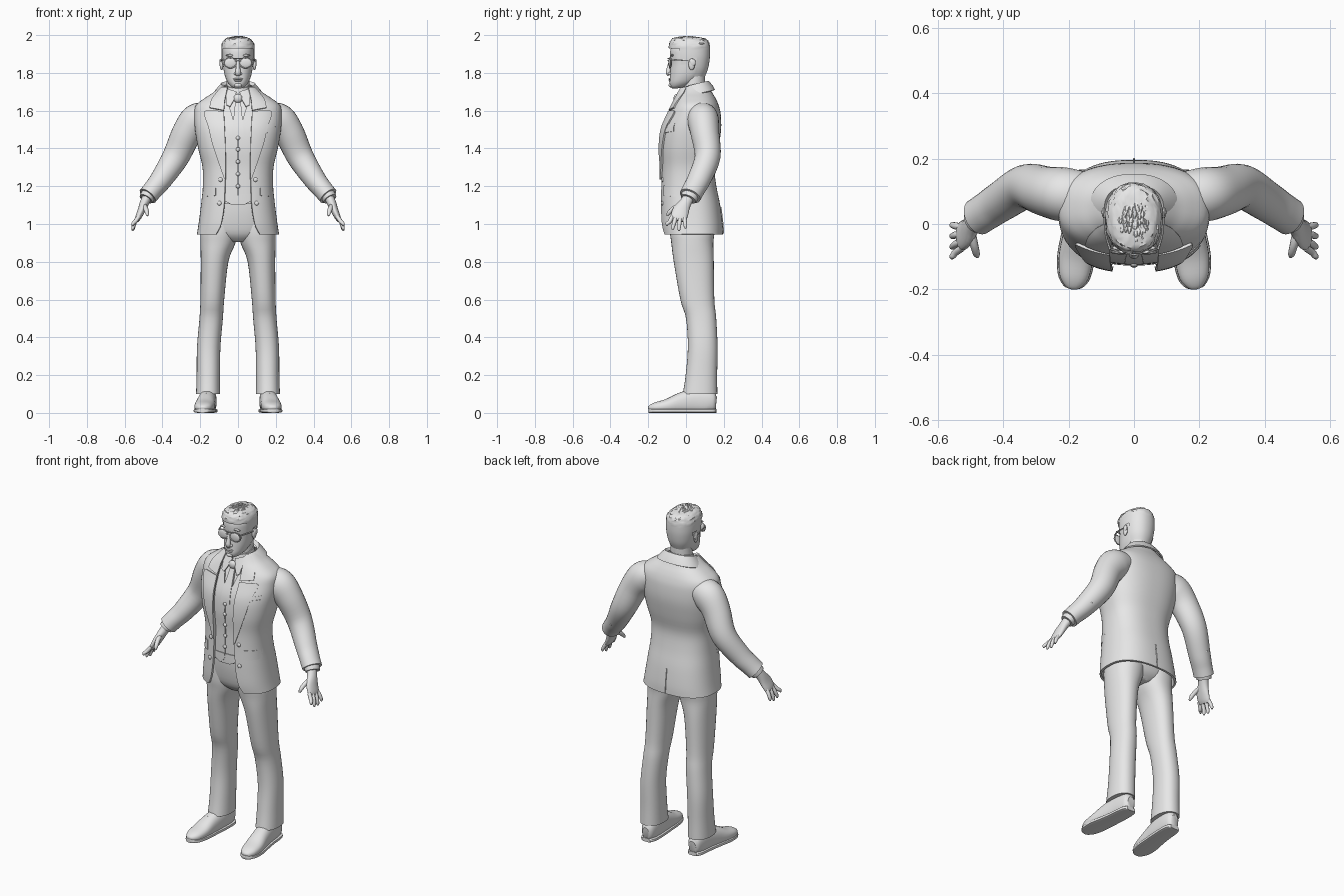
import bpy, bmesh, math, random
from mathutils import Vector, Matrix

random.seed(4)
grey = bpy.data.materials.new("plain_grey")
grey.diffuse_color = (0.8, 0.8, 0.8, 1)
P = 0.8  # squareness of body cross-sections


def finish(name, bm, mirror=False, thick=0, angle=40):
    bmesh.ops.recalc_face_normals(bm, faces=bm.faces)
    me = bpy.data.meshes.new(name)
    bm.to_mesh(me)
    bm.free()
    ob = bpy.data.objects.new(name, me)
    bpy.context.collection.objects.link(ob)
    me.materials.append(grey)
    if thick:
        m = ob.modifiers.new("thickness", 'SOLIDIFY')
        m.thickness, m.offset = thick, 0
    if mirror:
        ob.modifiers.new("mirror", 'MIRROR').use_mirror_merge = False
    bpy.ops.object.select_all(action='DESELECT')
    ob.select_set(True)
    bpy.context.view_layer.objects.active = ob
    bpy.ops.object.convert(target='MESH')
    bpy.ops.object.shade_smooth_by_angle(angle=math.radians(angle))
    return ob


def smooth(rows, n=4):
    """Catmull-Rom through rows of numbers."""
    out = []
    for i in range(len(rows) - 1):
        a, b, c, d = (rows[max(0, min(len(rows) - 1, i + k))] for k in (-1, 0, 1, 2))
        for j in range(n):
            t = j / n
            out.append([0.5 * (2*q + (r-p)*t + (2*p-5*q+4*r-s)*t*t + (3*q-p-3*r+s)*t**3)
                        for p, q, r, s in zip(a, b, c, d)])
    return out + [list(rows[-1])]


def power(v, p):
    return math.copysign(abs(v) ** p, v)


def skin(bm, rings, closed=True):
    vs = [[bm.verts.new(p) for p in r] for r in rings]
    n = len(vs[0])
    for a, b in zip(vs, vs[1:]):
        for i in range(n if closed else n - 1):
            j = (i + 1) % n
            bm.faces.new((a[i], a[j], b[j], b[i]))
    if closed:
        bm.faces.new(vs[0])
        bm.faces.new(vs[-1][::-1])
    return bm


def loft(rows, seg=40, p=P, tilt=0):
    """Rows: z, centre x, half width, front y, back y, half width of front opening."""
    rings, opened = [], rows[0][5] > 0
    for z, xc, rx, yf, yb, w in rows:
        t0 = math.asin(min(1, (max(w, 0) / rx)) ** (1 / p)) if opened else 0
        span = 2 * math.pi - 2 * t0
        yc, ry, ring = (yf + yb) / 2, (yb - yf) / 2, []
        for i in range(seg):
            t = t0 + span * i / (seg - 1 if opened else seg)
            y = yc - ry * power(math.cos(t), p)
            ring.append((xc + rx * power(math.sin(t), p), y, z + tilt * (y - yc)))
        rings.append(ring)
    return skin(bmesh.new(), rings, not opened)


def tube(bm, path, seg=14, ref=(0, 1, 0), n=3, p=1):
    """Path rows: x, y, z, radius across, radius along ref."""
    path = smooth(path, n)
    pts, rings = [Vector(r[:3]) for r in path], []
    for i, r in enumerate(path):
        t = (pts[min(i + 1, len(pts) - 1)] - pts[max(i - 1, 0)]).normalized()
        u = Vector(ref).cross(t).normalized()
        v = t.cross(u)
        rings.append([pts[i] + u * r[3] * power(math.cos(a), p) + v * r[4] * power(math.sin(a), p)
                      for a in (2 * math.pi * k / seg for k in range(seg))])
    return skin(bm, rings)


def blob(bm, c, s, seg=16):
    bmesh.ops.create_uvsphere(bm, u_segments=seg, v_segments=seg // 2 + 2, radius=1,
                              matrix=Matrix.Translation(c) @ Matrix.Diagonal((*s, 1)))
    return bm


# Jacket body, open at the front
J = smooth([(.945, 0, .212, -.122, .19, .115), (1.0, 0, .203, -.13, .188, .088), (1.1, 0, .19, -.132, .175, .072),
            (1.2, 0, .18, -.13, .155, .068), (1.3, 0, .182, -.128, .145, .066), (1.4, 0, .205, -.133, .165, .07),
            (1.5, 0, .222, -.123, .18, .075), (1.58, 0, .226, -.09, .178, .078), (1.625, 0, .218, -.068, .168, .077),
            (1.66, 0, .175, -.052, .153, .074), (1.69, 0, .13, -.037, .135, .065), (1.725, 0, .09, -.02, .115, .055)])
finish("jacket_body", loft(J, 56), thick=.012)


def row_at(z):
    for a, b in zip(J, J[1:]):
        if z <= b[0]:
            f = max(0, (z - a[0]) / (b[0] - a[0]))
            return [p + (q - p) * f for p, q in zip(a, b)]
    return J[-1]


def front(x, z):
    _, _, rx, yf, yb, _ = row_at(z)
    c = math.sqrt(max(0, 1 - min(1, abs(x) / rx) ** (2 / P)))
    return (yf + yb) / 2 - (yb - yf) / 2 * c ** P


def patch(name, rows, off=.01, thick=.008, mirror=False, n=8):
    """Thin panel lying on the chest; rows: z left, z right, x left, x right."""
    rings = []
    for za, zb, xa, xb in smooth(rows, 5) if len(rows) > 2 else smooth(rows, 2):
        pts = [(xa + (xb - xa) * i / n, za + (zb - za) * i / n) for i in range(n + 1)]
        rings.append([(x, front(x, z) - off, z) for x, z in pts])
    finish(name, skin(bmesh.new(), rings, False), mirror, thick)


def inner(z, d, w):
    r = row_at(z)
    return (z, 0, r[2] - d, r[3] + d, r[4] - d, w)


# Shirt and waistcoat
steps = [1.12 + .02 * i for i in range(29)]
finish("shirt", loft([inner(z, .024, 0) for z in steps]))
finish("waistcoat", loft([inner(z, .012, max(.002, (z - 1.47) * .3)) for z in steps]), thick=.006)
patch("waistcoat_points", [(1.16, 1.16, .002, .085), (1.13, 1.14, .002, .085), (1.10, 1.13, .03, .085)], -.008, .006, True)
bm = bmesh.new()
for z in (1.2, 1.265, 1.33, 1.395, 1.455):
    blob(bm, (0, front(0, z) + .006, z), (.011, .007, .011))
finish("waistcoat_buttons", bm)

# Lapels, collar, pockets
patch("lapel", [(1.235, 1.24, .064, .072), (1.4, 1.41, .066, .13), (1.5, 1.51, .07, .155), (1.56, 1.59, .073, .178),
                (1.595, 1.6, .074, .14)], .011, .01, True)
patch("collar_front", [(1.60, 1.615, .074, .15), (1.65, 1.655, .07, .14), (1.69, 1.69, .062, .115), (1.72, 1.72, .055, .088)], .011, .01, True)
finish("jacket_collar", loft([(1.685, 0, .132, -.04, .15, .07), (1.71, 0, .112, -.03, .138, .06),
                              (1.738, 0, .09, -.015, .12, .055), (1.725, 0, .08, -.005, .107, .05)], 40, .9, .25), thick=.008)
patch("pocket_flap", [(1.205, 1.2, .118, .178), (1.15, 1.145, .116, .181)], .006, .01, True)
patch("chest_pocket", [(1.505, 1.515, .135, .2), (1.48, 1.49, .135, .2)], .008, .01)
patch("pocket_square", [(1.525, 1.535, .142, .2), (1.505, 1.515, .14, .198)], .006, .008)
bm = bmesh.new()
for z, x in ((1.235, .092), (1.11, .098)):
    blob(bm, (x, front(x, z) - .006, z), (.012, .007, .012))
finish("jacket_buttons", bm, True)
bm = bmesh.new()
tube(bm, [(0, .184, 1.09, .003, .004), (0, .195, 1.0, .003, .004), (0, .198, .95, .003, .004)], 6)
finish("back_vent_edge", bm)

# Shirt collar and tie
finish("shirt_collar", loft([(1.665, 0, .085, -.045, .11, 0), (1.70, 0, .072, -.035, .108, 0), (1.735, 0, .064, -.025, .104, 0)], 32, 1, .25))
patch("shirt_collar_point", [(1.70, 1.715, .008, .058), (1.665, 1.69, .018, .064), (1.62, 1.63, .042, .06)], .004, .007, True)
patch("tie", [(1.66, 1.66, -.013, .013), (1.6, 1.6, -.019, .019), (1.53, 1.53, -.026, .026), (1.46, 1.46, -.03, .03)], -.013, .014)
finish("tie_knot", blob(bmesh.new(), (0, -.05, 1.665), (.024, .016, .024)))

# Sleeves, cuffs and hands
finish("sleeve", tube(bmesh.new(), [(.15, .083, 1.575, .068, .075), (.213, .09, 1.55, .09, .083), (.27, .1, 1.482, .08, .076),
       (.33, .114, 1.355, .071, .068), (.405, .07, 1.238, .059, .062), (.45, .04, 1.182, .053, .059),
       (.478, .022, 1.148, .052, .058)], 28, n=5), True)
finish("shirt_cuff", tube(bmesh.new(), [(.465, .03, 1.163, .04, .046), (.478, .02, 1.147, .04, .046), (.488, .012, 1.132, .037, .043)], 20), True)
bm = bmesh.new()
for i in range(3):
    blob(bm, (.41 + .022 * i, .125 - .018 * i, 1.225 - .026 * i), (.008, .008, .008), 10)
finish("sleeve_buttons", bm, True)
bm = bmesh.new()
tube(bm, [(.478, .018, 1.148, .026, .03), (.496, -.004, 1.11, .024, .032), (.512, -.027, 1.07, .02, .044),
          (.528, -.038, 1.035, .016, .044), (.535, -.042, 1.018, .01, .038)], 18)
for y0, y1, z1 in ((-.073, -.1, .99), (-.052, -.07, .968), (-.03, -.037, .963), (-.009, -.003, .975)):
    tube(bm, [(.525, y0, 1.04, .011, .011), (.545, (y0 + y1) / 2, 1.012, .011, .011),
              (.556, y1, z1 + .012, .009, .009), (.557, y1, z1, .004, .004)], 10)
tube(bm, [(.502, -.015, 1.1, .015, .016), (.49, -.06, 1.085, .013, .013), (.482, -.09, 1.06, .011, .011), (.479, -.1, 1.043, .005, .005)], 10)
finish("hand", bm, True, angle=60)

# Trousers and belt
finish("trouser_leg", loft(smooth([(.1, .158, .064, -.017, .166, 0), (.2, .157, .062, -.002, .165, 0), (.35, .155, .062, .01, .167, 0),
       (.5, .142, .062, .0, .16, 0), (.6, .136, .063, -.03, .15, 0), (.8, .124, .073, -.065, .147, 0), (.9, .106, .093, -.078, .145, 0),
       (.96, .1, .097, -.085, .15, 0), (1.06, .09, .088, -.085, .14, 0)]), 32, .9), True)
finish("trouser_top", loft(smooth([(.905, 0, .05, -.04, .1, 0), (.95, 0, .16, -.08, .14, 0), (1.05, 0, .172, -.1, .15, 0), (1.15, 0, .165, -.105, .13, 0)])))
finish("belt", loft([(1.105, 0, .17, -.115, .135, 0), (1.14, 0, .17, -.115, .135, 0)]))
bm = bmesh.new()
bmesh.ops.create_cube(bm, size=1, matrix=Matrix.Translation((0, -.117, 1.122)) @ Matrix.Diagonal((.055, .014, .042, 1)))
finish("belt_buckle", bm)

# Shoes
Z = (0, 0, 1)
shoe = [(.155, .16, .05, .022, .035), (.155, .145, .052, .036, .05), (.156, .11, .06, .043, .065), (.16, .04, .06, .046, .066),
        (.168, -.03, .05, .049, .056), (.177, -.1, .036, .053, .038), (.183, -.16, .028, .045, .028), (.187, -.19, .023, .026, .018), (.188, -.198, .021, .01, .008)]
bm = tube(bmesh.new(), shoe, 24, Z, 4, .85)
for v in bm.verts:
    v.co.z = max(v.co.z, .008)
finish("shoe", bm, True)
finish("shoe_sole", tube(bmesh.new(), [(x, y, .011, r + .005, .011) for x, y, z, r, h in shoe], 16, Z, 4, .5), True)
bm = bmesh.new()
for y, z in ((-.015, .105), (-.04, .098), (-.065, .084)):
    tube(bm, [(.145, y, z - .01, .004, .004), (.169, y, z + .003, .005, .005), (.193, y, z - .01, .004, .004)], 8)
finish("shoe_laces", bm, True)

# Head and neck
finish("neck", loft([(1.62, 0, .066, -.02, .105, 0), (1.70, 0, .06, -.018, .1, 0), (1.82, 0, .06, -.01, .1, 0)], 28, 1))
finish("head", loft(smooth([(1.718, 0, .016, -.072, -.045, 0), (1.728, 0, .036, -.082, .0, 0), (1.75, 0, .055, -.087, .05, 0),
       (1.78, 0, .068, -.085, .085, 0), (1.81, 0, .075, -.083, .105, 0), (1.85, 0, .08, -.08, .118, 0), (1.89, 0, .081, -.084, .12, 0),
       (1.93, 0, .079, -.08, .118, 0), (1.97, 0, .055, -.055, .09, 0)]), 36, .92), angle=70)
bm = bmesh.new()
tube(bm, [(0, -.078, 1.875, .009, .009), (0, -.088, 1.83, .011, .012), (0, -.094, 1.802, .015, .013), (0, -.088, 1.787, .012, .008)], 12)
for x in (-.013, .013):
    blob(bm, (x, -.085, 1.796), (.009, .011, .008), 10)
finish("nose", bm, angle=60)
bm = blob(bmesh.new(), (0, -.085, 1.768), (.026, .008, .005))
blob(bm, (0, -.084, 1.759), (.021, .008, .005))
blob(bm, (0, -.08, 1.735), (.02, .012, .012))
finish("lips_and_chin", bm)
bm = blob(bmesh.new(), (.087, .03, 1.845), (.01, .017, .031))
blob(bm, (.093, .036, 1.855), (.006, .015, .02))
finish("ear", bm, True)
finish("eyebrow", blob(bmesh.new(), (.04, -.073, 1.893), (.026, .008, .006)), True)

# Hair: trimmed cap with ruffled top and tufts
bm = loft(smooth([(1.78, 0, .064, -.07, .1, 0), (1.82, 0, .078, -.078, .116, 0), (1.87, 0, .086, -.083, .125, 0), (1.91, 0, .088, -.088, .127, 0),
                  (1.945, 0, .086, -.09, .125, 0), (1.97, 0, .076, -.083, .115, 0), (1.985, 0, .055, -.065, .09, 0), (1.99, 0, .015, -.01, .035, 0)]), 40, .9)


def hairline(y):
    return 1.925 if y < -.035 else 1.85 if y < .012 else 1.885 if y < .05 else 1.78


bmesh.ops.delete(bm, geom=[f for f in bm.faces if f.calc_center_median().z < hairline(f.calc_center_median().y)], context='FACES')
for v in bm.verts:
    if v.co.z > 1.93:
        v.co += Vector([random.uniform(-.003, .003) for _ in range(3)])
for i in range(60):
    a, r = random.uniform(0, 2 * math.pi), random.uniform(.15, .95)
    x, y = .066 * r * math.cos(a), .015 + .085 * r * math.sin(a)
    z = 1.988 - .02 * r * r
    tube(bm, [(x, y + .012, z - .008, .009, .008), (x * 1.03, y, z + .003, .009, .006), (x * 1.08, y - .014, z + .007, .002, .002)], 6, Z, 2)
finish("hair", bm, angle=35)

# Sunglasses
finish("lens", blob(bmesh.new(), (.04, -.086, 1.853), (.032, .007, .026), 20), True)
bm = tube(bmesh.new(), [(.04 + .033 * math.cos(a), -.088 + .012 * max(0, math.cos(a)), 1.853 + .027 * math.sin(a), .003, .003)
                        for a in (2 * math.pi * i / 16 for i in range(17))], 6, n=1)
tube(bm, [(.073, -.078, 1.868, .004, .004), (.087, -.03, 1.868, .003, .004), (.091, .035, 1.862, .003, .003)], 6, Z)
tube(bm, [(0, -.096, 1.866, .003, .003), (.014, -.09, 1.862, .003, .003)], 6)
tube(bm, [(0, -.095, 1.876, .003, .003), (.025, -.09, 1.877, .003, .003)], 6)
finish("glasses_frame", bm, True)
